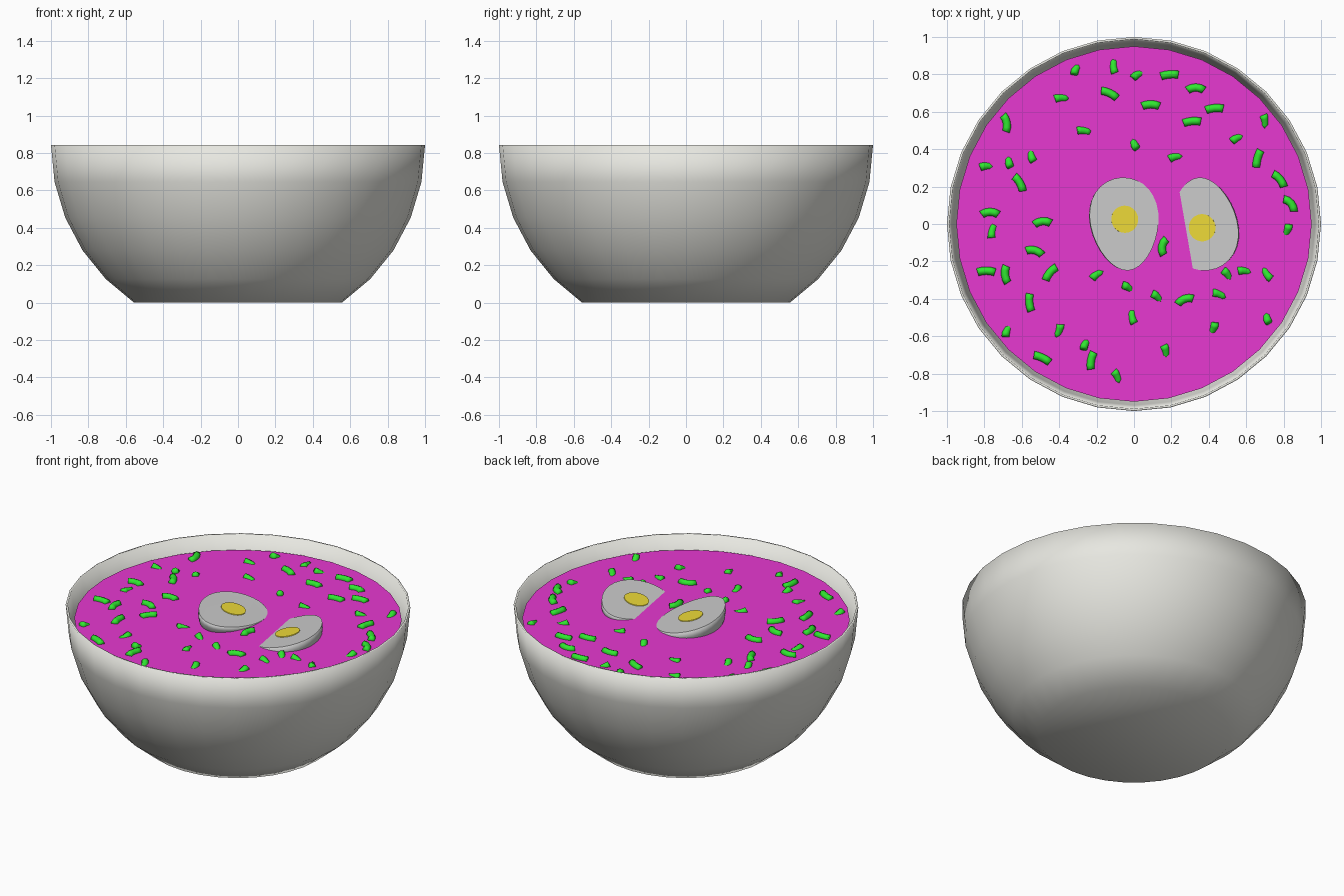
import bpy, bmesh, math, random
from mathutils import Vector, Matrix

if "Cube" in bpy.data.objects:
    bpy.data.objects.remove(bpy.data.objects["Cube"])

random.seed(4)
SOUP_Z, RIM_Z, SIDES = 0.76, 0.843, 32


def material(name, rgb):
    m = bpy.data.materials.new(name)
    m.diffuse_color = (*rgb, 1)
    m.use_nodes = True
    m.node_tree.nodes["Principled BSDF"].inputs["Base Color"].default_value = m.diffuse_color
    return m


def make_object(name, bm, mat=None, smooth=True):
    me = bpy.data.meshes.new(name)
    for f in bm.faces:
        f.smooth = smooth
    bm.to_mesh(me)
    bm.free()
    ob = bpy.data.objects.new(name, me)
    bpy.context.collection.objects.link(ob)
    if mat:
        me.materials.append(mat)
    return ob


bowl_mat = material("glaze", (0.8, 0.8, 0.75))
soup_mat = material("pink_soup", (0.8, 0.04, 0.64))
green_mat = material("green", (0.03, 0.8, 0.03))
yolk_mat = material("yolk", (0.85, 0.7, 0.04))

# Bowl: lower part of a sphere with a flat base, given a thin wall
bm = bmesh.new()
rings = []
for k in range(5, -1, -1):
    a = math.radians(11.25 * k)
    z = RIM_Z - math.sin(a) * RIM_Z / math.sin(math.radians(56.25))
    rings.append([bm.verts.new((math.cos(a) * math.cos(t), math.cos(a) * math.sin(t), z))
                  for t in (2 * math.pi * i / SIDES for i in range(SIDES))])
for lo, hi in zip(rings, rings[1:]):
    for i in range(SIDES):
        j = (i + 1) % SIDES
        bm.faces.new((lo[i], lo[j], hi[j], hi[i]))
bm.faces.new(rings[0][::-1])
bowl = make_object("bowl", bm, bowl_mat)
wall = bowl.modifiers.new("wall", "SOLIDIFY")
wall.thickness, wall.offset = 0.012, -1

# Soup surface
bm = bmesh.new()
bmesh.ops.create_circle(bm, cap_ends=True, segments=SIDES, radius=0.95,
                        matrix=Matrix.Translation((0, 0, SOUP_Z)))
for f in bm.faces:
    if f.normal.z < 0:
        f.normal_flip()
make_object("soup", bm, soup_mat, False)


# Half of a round or egg-shaped solid, flat side up
def half_solid(name, size, taper, matrix, mat=None):
    bm = bmesh.new()
    bmesh.ops.create_uvsphere(bm, u_segments=32, v_segments=16, radius=1)
    bmesh.ops.bisect_plane(bm, geom=bm.verts[:] + bm.edges[:] + bm.faces[:],
                           plane_co=(0, 0, 0), plane_no=(0, 0, 1), clear_outer=True)
    bmesh.ops.holes_fill(bm, edges=[e for e in bm.edges if e.is_boundary])
    for v in bm.verts:
        k = 1 + taper * v.co.y
        v.co = Vector((v.co.x * size[0] * k, v.co.y * size[1], v.co.z * size[2] * k))
    bmesh.ops.recalc_face_normals(bm, faces=bm.faces[:])
    bm.transform(matrix)
    return make_object(name, bm, mat)


# Egg halves: egg centre, yolk spot, turn, taper, downhill direction, height over soup
for n, (centre, yolk, turn, taper, down, h) in enumerate([
        ((-0.05, 0.0), (-0.05, 0.025), 4, 0.17, (0.91, 0.41), 0.042),
        ((0.37, 0.0), (0.365, -0.02), 6, -0.17, (-0.985, -0.17), 0.020)], 1):
    up = Vector((0.21 * down[0], 0.21 * down[1], 1)).normalized()
    tilt = Vector((0, 0, 1)).rotation_difference(up).to_matrix().to_4x4()
    spin = Matrix.Rotation(math.radians(turn), 4, "Z")
    place = Matrix.Translation((*centre, SOUP_Z + h)) @ tilt
    half_solid(f"egg_half_{n}", (0.185, 0.25, 0.18), taper, place @ spin)
    off = Matrix.Translation((yolk[0] - centre[0], yolk[1] - centre[1], 0.005))
    half_solid(f"yolk_{n}", (0.073, 0.073, 0.07), 0, place @ off, yolk_mat)


# Chopped greens: short bent tubes half sunk in the soup
def add_piece(bm, length, radius, bend, matrix):
    loops, steps, sides = [], 5, 8
    for s in range(steps):
        a = bend * (s / (steps - 1) - 0.5)
        R = length / bend
        mid = Vector((R * math.sin(a), R * (math.cos(a) - 1), 0))
        out = Vector((math.sin(a), math.cos(a), 0))
        loops.append([bm.verts.new(matrix @ (mid + radius * (out * math.cos(t) + Vector((0, 0, math.sin(t))))))
                      for t in (2 * math.pi * i / sides for i in range(sides))])
    for p, q in zip(loops, loops[1:]):
        for i in range(sides):
            j = (i + 1) % sides
            bm.faces.new((p[i], p[j], q[j], q[i]))
    bm.faces.new(loops[0])
    bm.faces.new(loops[-1])


large = [(-.13, .70, -25), (.19, .80, 5), (.09, .64, 0), (.31, .55, 5), (.66, .35, 75),
         (.78, .24, -50), (.84, .11, -50), (-.77, .065, 0), (-.49, .015, 5), (-.79, -.25, 0),
         (-.69, -.27, 95), (-.45, -.26, 50), (-.56, -.42, 95), (-.49, -.715, -25),
         (-.23, -.73, 80), (.15, -.12, 80), (.27, -.40, 20), (-.53, -.14, -15),
         (.33, .73, 0), (.43, .62, 5), (-.61, .22, -60), (-.68, .54, -80)]
small = [(-.31, .83), (-.11, .84), (.02, .80), (-.39, .675), (-.27, .5), (0, .43), (.22, .36),
         (-.55, .365), (-.67, .335), (-.79, .31), (.55, .46), (.70, .55), (-.76, -.04),
         (.82, -.035), (.50, -.27), (.59, -.25), (.71, -.27), (.455, -.375), (-.2, -.27),
         (-.03, -.34), (.125, -.39), (-.01, -.5), (-.4, -.57), (-.68, -.57), (-.09, -.815),
         (.17, -.68), (.425, -.56), (.71, -.5), (-.26, -.64)]

bm = bmesh.new()
for x, y, deg in large:
    m = Matrix.Translation((x, y, SOUP_Z + 0.003)) @ Matrix.Rotation(math.radians(deg), 4, "Z")
    add_piece(bm, 0.095, 0.021, random.uniform(0.4, 1.5), m)
for x, y in small:
    m = (Matrix.Translation((x, y, SOUP_Z - 0.008))
         @ Matrix.Rotation(random.uniform(-2.2, 2.2), 4, "Z")
         @ Matrix.Rotation(random.uniform(0.2, 0.7), 4, "Y"))
    add_piece(bm, 0.07, 0.021, 0.6, m)
bmesh.ops.recalc_face_normals(bm, faces=bm.faces[:])
make_object("chopped_greens", bm, green_mat)
